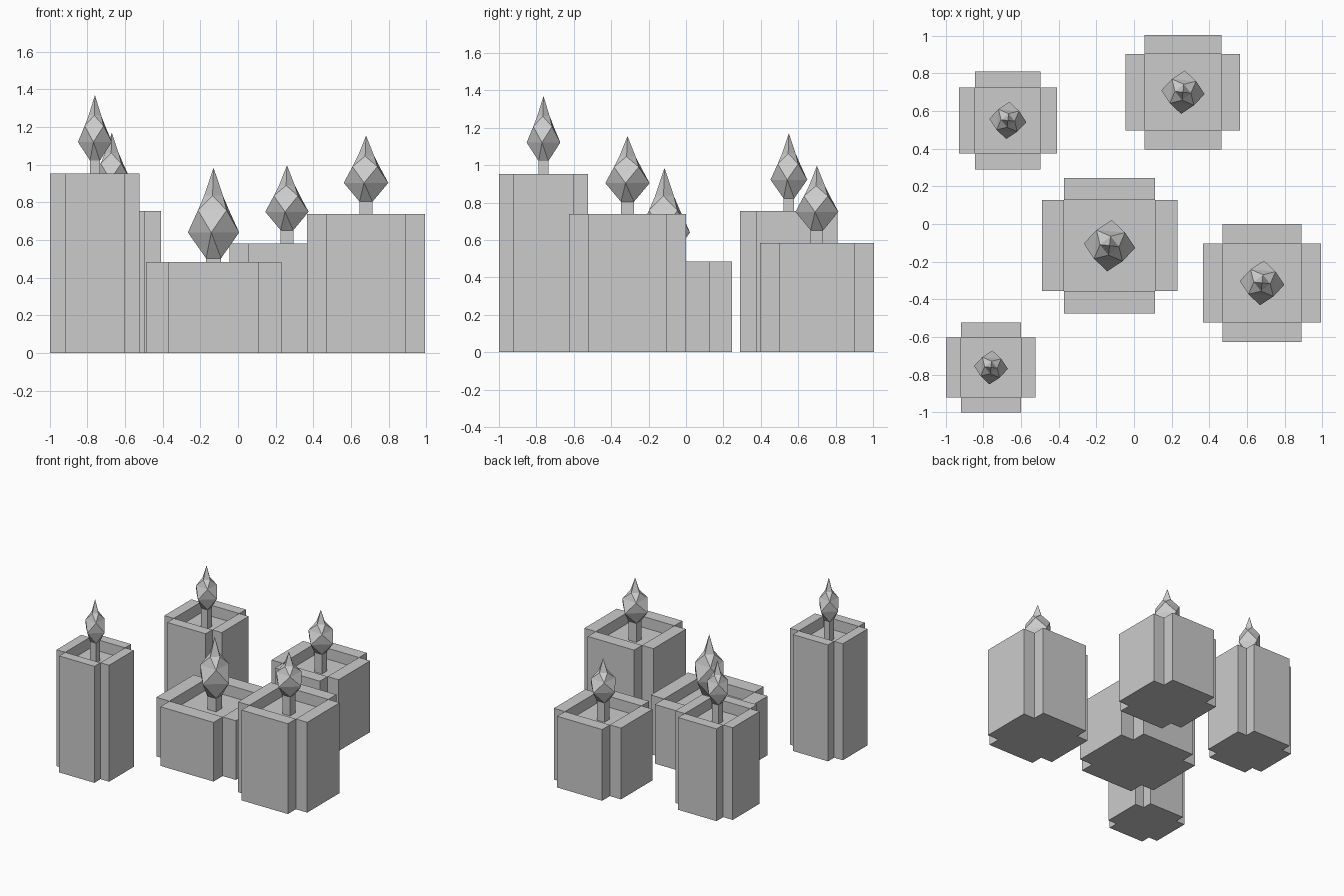
import bpy, bmesh
from math import cos, sin, radians

if "Cube" in bpy.data.objects:
    bpy.data.objects.remove(bpy.data.objects["Cube"])


def make_object(name, bm, loc):
    mesh = bpy.data.meshes.new(name)
    bm.to_mesh(mesh)
    bm.free()
    obj = bpy.data.objects.new(name, mesh)
    obj.location = loc
    bpy.context.collection.objects.link(obj)


def ring(bm, r, angle, z):
    """Square ring of four vertices, given by corner radius and twist."""
    return [bm.verts.new((r * cos(radians(angle + 90 * k)),
                          r * sin(radians(angle + 90 * k)), z)) for k in range(4)]


def candle_body(name, loc, o, height, floor):
    # Cross-shaped block with a square well between four thick walls
    bm = bmesh.new()
    i = o * 0.67
    outline = []
    for k in range(4):
        c, s = round(cos(radians(90 * k))), round(sin(radians(90 * k)))
        outline += [(x * c - y * s, x * s + y * c) for x, y in ((-i, -o), (i, -o), (i, -i))]
    bottom = [bm.verts.new((x, y, 0)) for x, y in outline]
    top = [bm.verts.new((x, y, height)) for x, y in outline]
    well = [bm.verts.new((*outline[3 * k + 2], floor)) for k in range(4)]
    for j in range(12):
        n = (j + 1) % 12
        bm.faces.new((bottom[j], bottom[n], top[n], top[j]))
    for k in range(4):
        a, b = top[3 * k - 1], top[3 * k + 2]
        bm.faces.new((a, top[3 * k], top[3 * k + 1], b))
        bm.faces.new((a, b, well[k], well[k - 1]))
    bm.faces.new(well)
    bm.faces.new(bottom[::-1])
    make_object(name, bm, loc)


def candle_wick(name, loc, o, z0, z1):
    # Square wick standing on the well floor
    bm = bmesh.new()
    a, b = ring(bm, o * 0.156, 45, z0), ring(bm, o * 0.156, 45, z1)
    for k in range(4):
        n = (k + 1) % 4
        bm.faces.new((a[k], a[n], b[n], b[k]))
    bm.faces.new(a[::-1])
    make_object(name, bm, loc)


def candle_flame(name, loc, o, z0, z1):
    # Faceted flame: square rings, each twisted against the last
    bm = bmesh.new()
    profile = ((0.156, 45, 0), (0.38, 85, 0.285), (0.30, 130, 0.53), (0.14, 174, 0.69))
    rings = [ring(bm, o * r, ang, z0 + (z1 - z0) * t) for r, ang, t in profile]
    tip = bm.verts.new((0, 0, z1))
    for a, b in zip(rings, rings[1:]):
        for k in range(4):
            n = (k + 1) % 4
            bm.faces.new((a[k], a[n], b[k]))
            bm.faces.new((a[n], b[n], b[k]))
    for k in range(4):
        bm.faces.new((rings[-1][k], rings[-1][(k + 1) % 4], tip))
    bm.faces.new(rings[0][::-1])
    make_object(name, bm, loc)


# name, x, y, half width, rim height, flame base, flame tip
candles = [
    ("back_left", -0.67, 0.55, 0.26, 0.755, 0.823, 1.17),
    ("back_right", 0.26, 0.70, 0.304, 0.583, 0.652, 0.997),
    ("middle", -0.13, -0.115, 0.36, 0.484, 0.503, 0.985),
    ("front_right", 0.68, -0.313, 0.313, 0.739, 0.804, 1.155),
    ("front_left", -0.76, -0.762, 0.238, 0.953, 1.022, 1.37),
]
for name, x, y, half, rim, base, tip in candles:
    loc = (x, y, 0)
    floor = rim - 0.09
    candle_body(name + "_candle", loc, half, rim, floor)
    candle_wick(name + "_wick", loc, half, floor, base)
    candle_flame(name + "_flame", loc, half, base, tip)
